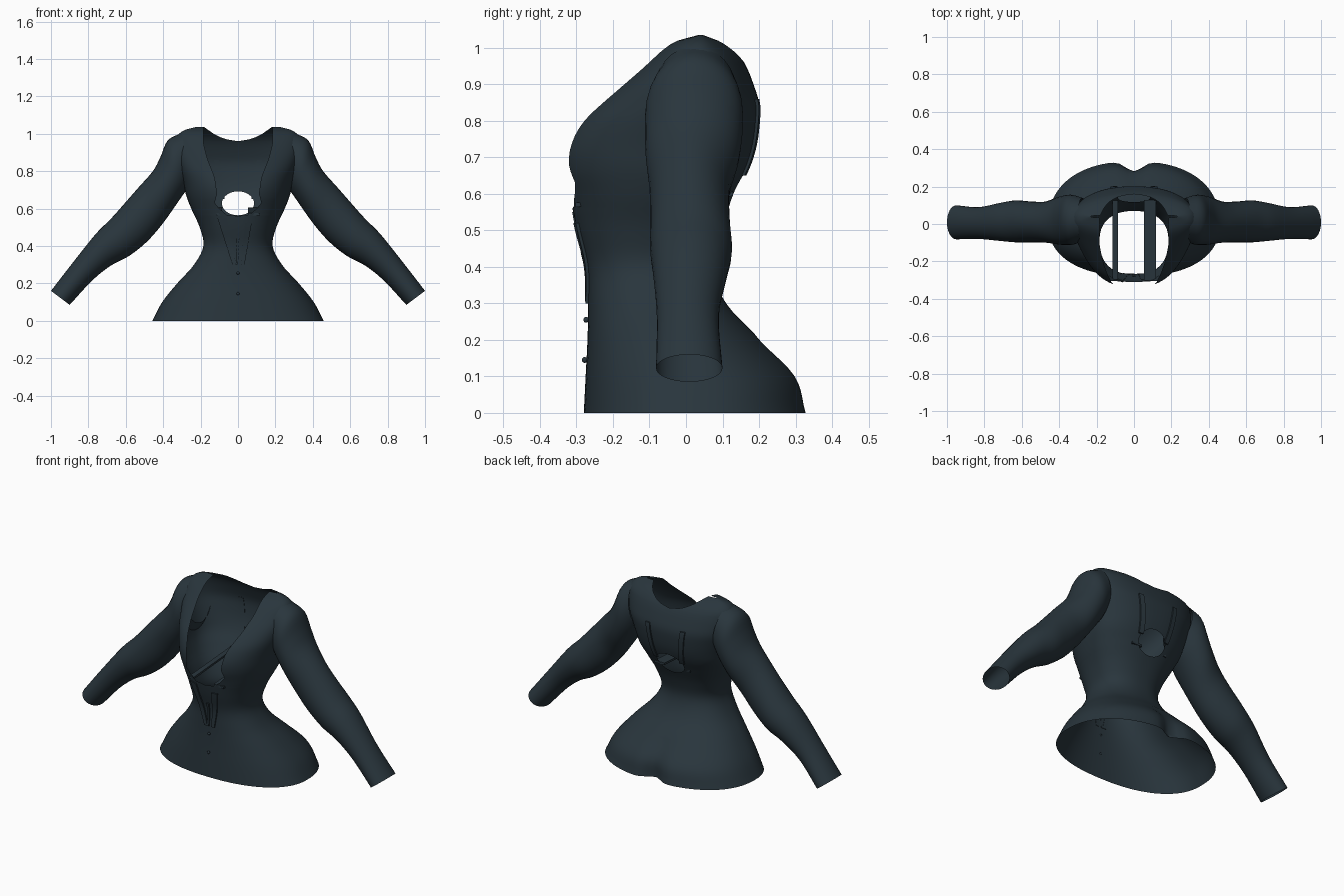
import bpy, bmesh, math
from mathutils import Vector

if "Cube" in bpy.data.objects:
    bpy.data.objects.remove(bpy.data.objects["Cube"])

fabric = bpy.data.materials.new("dark slate fabric")
fabric.diffuse_color = (0.022, 0.036, 0.046, 1)
fabric.use_nodes = True
fabric.node_tree.nodes["Principled BSDF"].inputs["Base Color"].default_value = fabric.diffuse_color
P = 2.3  # roundness of the body cross-section


def lerp(table, z):
    for a, b in zip(table, table[1:]):
        if z <= b[0]:
            t = max(0, (z - a[0]) / (b[0] - a[0]))
            return [p + (q - p) * t for p, q in zip(a[1:], b[1:])]
    return list(table[-1][1:])


def smooth(table, z):
    """Catmull-Rom lookup in a table keyed by its first column."""
    for i in range(len(table) - 1):
        if z <= table[i + 1][0]:
            break
    p = [table[max(0, min(len(table) - 1, i + k))] for k in (-1, 0, 1, 2)]
    h = p[2][0] - p[1][0]
    t = max(0, min(1, (z - p[1][0]) / h))
    out = []
    for c in range(1, len(p[0])):
        m1 = (p[2][c] - p[0][c]) / (p[2][0] - p[0][0]) * h
        m2 = (p[3][c] - p[1][c]) / (p[3][0] - p[1][0]) * h
        out.append((2*t**3 - 3*t*t + 1) * p[1][c] + (t**3 - 2*t*t + t) * m1
                   + (3*t*t - 2*t**3) * p[2][c] + (t**3 - t*t) * m2)
    return out


# height, half width, front y, back y, y of the widest point
BODY = [(0, .458, -.28, .335, .0), (.1, .405, -.275, .305, .0), (.2, .325, -.27, .205, -.03),
        (.3, .235, -.268, .11, -.08), (.4, .185, -.272, .07, -.09), (.5, .205, -.298, .09, -.07),
        (.6, .25, -.32, .135, -.04), (.67, .277, -.338, .17, -.01), (.73, .29, -.335, .19, .0),
        (.8, .31, -.3, .2, .01), (.85, .325, -.25, .2, .02), (.9, .335, -.19, .185, .02),
        (.95, .335, -.13, .165, .025), (.98, .33, -.095, .145, .03), (1.0, .315, -.07, .125, .03),
        (1.02, .285, -.035, .095, .035), (1.035, .23, .03, .05, .04)]
# half width of the front neckline and of the back neckline by height
NECK = [(0, 0), (.56, 0), (.566, .06), (.6, .1), (.63, .125), (.68, .112), (.77, .125),
        (.87, .165), (.95, .185), (1.035, .185)]
NAPE = [(0, 0), (.96, 0), (.97, .06), (.98, .09), (1.0, .13), (1.035, .18)]


def surface(x, z, back):
    a, f, b, c = smooth(BODY, z)
    s = max(0, 1 - (abs(x) / a) ** P) ** (1 / P)
    y = c + ((b - c) if back else (f - c)) * s
    if back:  # cleft between the seat halves
        y -= .055 * math.exp(-(x / .06) ** 2) * max(0, 1 - z / .22)
    return y


def finish(bm, name, angle=50):
    bmesh.ops.recalc_face_normals(bm, faces=bm.faces)
    me = bpy.data.meshes.new(name)
    bm.to_mesh(me)
    bm.free()
    me.materials.append(fabric)
    ob = bpy.data.objects.new(name, me)
    bpy.context.collection.objects.link(ob)
    bpy.context.view_layer.objects.active = ob
    ob.select_set(True)
    bpy.ops.object.shade_smooth_by_angle(angle=math.radians(angle))
    ob.select_set(False)
    return ob


def skin(bm, rows, closed=False):
    vs = [[bm.verts.new(p) for p in r] for r in rows]
    n = len(rows[0])
    for r, s in zip(vs, vs[1:]):
        for i in range(n if closed else n - 1):
            j = (i + 1) % n
            bm.faces.new((r[i], r[j], s[j], s[i]))


# Bodice: half rings from the neckline edge round to the centre back, both sides
heights = sorted({round(i * .02, 3) for i in range(52)}
                 | {.566, .575, .59, .61, .63, .65, .965, .97, .99, 1.01, 1.027, 1.035})
bm = bmesh.new()
COLS = 48
for side in (-1, 1):
    rows = []
    for z in heights:
        a = smooth(BODY, z)[0]
        start = math.asin((lerp(NECK, z)[0] / a) ** (P / 2))
        end = math.pi - math.asin((lerp(NAPE, z)[0] / a) ** (P / 2))
        row = []
        for i in range(COLS + 1):
            ang = start + (end - start) * i / COLS
            x = a * max(0, math.sin(ang)) ** (2 / P)
            row.append((side * x, surface(x, z, ang > math.pi / 2), z))
        rows.append(row)
    skin(bm, rows)
bmesh.ops.remove_doubles(bm, verts=bm.verts, dist=.0008)

# Round keyhole in the back
KZ, KX, KH = .628, .086, .064


def hole(p):
    return math.hypot(p.x / KX, (p.z - KZ) / KH)


gone = [f for f in bm.faces if f.calc_center_median().y > 0 and hole(f.calc_center_median()) < 1]
bmesh.ops.delete(bm, geom=gone, context='FACES')
for v in bm.verts:
    if v.is_boundary and v.co.y > 0 and .5 < v.co.z < .75 and abs(v.co.x) < .13:
        k = hole(v.co)
        v.co.x /= k
        v.co.z = KZ + (v.co.z - KZ) / k
        v.co.y = surface(v.co.x, v.co.z, True)
finish(bm, "bodice")

# Sleeves: step, top x, top z, bottom x, bottom z, front y, back y
SLEEVE = [(0, .3, 1.005, .255, .74, -.09, .14), (1, .375, .965, .275, .70, -.11, .155),
          (2, .415, .875, .3, .665, -.112, .155), (3, .455, .80, .345, .60, -.11, .145),
          (4, .53, .715, .41, .51, -.10, .12), (5, .60, .635, .49, .42, -.098, .12),
          (6, .68, .545, .585, .345, -.098, .126), (7, .76, .465, .68, .295, -.09, .112),
          (8, .88, .315, .78, .215, -.08, .09), (9, 1.0, .16, .9, .085, -.082, .1)]
for side, name in ((-1, "right_sleeve"), (1, "left_sleeve")):
    bm = bmesh.new()
    rows = []
    for k in range(37):
        tx, tz, bx, bz, f, b = smooth(SLEEVE, k / 4)
        row = []
        for i in range(32):
            c, s = math.cos(i * math.tau / 32), math.sin(i * math.tau / 32)
            u = (1 + c) / 2
            row.append((side * (bx + (tx - bx) * u), (f + b) / 2 + (b - f) / 2 * s,
                        bz + (tz - bz) * u))
        rows.append(row)
    skin(bm, rows, True)
    finish(bm, name)


def strip(name, p, q, w0, w1, back, lift=.008):
    """Flat trim that follows the body between two (x, z) points."""
    bm = bmesh.new()
    rows = []
    for i in range(13):
        t = i / 12
        x, z = p[0] + (q[0] - p[0]) * t, p[1] + (q[1] - p[1]) * t
        w = (w0 + (w1 - w0) * t) / 2
        sign = 1 if back else -1
        ring = []
        for dx, d in ((-w, -.002), (-w, lift), (w, lift), (w, -.002)):
            ring.append((x + dx, surface(x + dx, z, back) + sign * d, z))
        rows.append(ring)
    skin(bm, rows, True)
    bmesh.ops.holes_fill(bm, edges=[e for e in bm.edges if e.is_boundary])
    finish(bm, name, 30)


# Trim on the front waist and beside the back keyhole
strip("front_trim_right", (-.085, .55), (-.02, .3), .05, .02, False)
strip("front_trim_centre", (.0, .44), (-.005, .3), .014, .01, False)
strip("front_trim_left", (.055, .52), (.025, .3), .035, .02, False)
strip("back_trim_right", (-.115, .86), (-.085, .65), .028, .028, True)
strip("back_trim_left", (.115, .86), (.085, .65), .028, .028, True)

# Flat straps running through the inside from chest to back
for name, x, w in (("inner_strap_right", -.1, .03), ("inner_strap_left", .085, .065)):
    bm = bmesh.new()
    rows = []
    for y, z in ((surface(x, .57, False), .57), (surface(x, .6, True), .6)):
        rows.append([(x + dx * w / 2, y, z + dz) for dx, dz in
                     ((-1, -.006), (1, -.006), (1, .006), (-1, .006))])
    skin(bm, rows, True)
    bmesh.ops.holes_fill(bm, edges=[e for e in bm.edges if e.is_boundary])
    finish(bm, name, 30)

# Small studs down the centre front
for i, z in enumerate((.255, .145)):
    bm = bmesh.new()
    bmesh.ops.create_uvsphere(bm, u_segments=12, v_segments=8, radius=.008)
    bmesh.ops.translate(bm, verts=bm.verts, vec=Vector((0, surface(0, z, False) - .005, z)))
    finish(bm, "front_stud_%d" % (i + 1))
